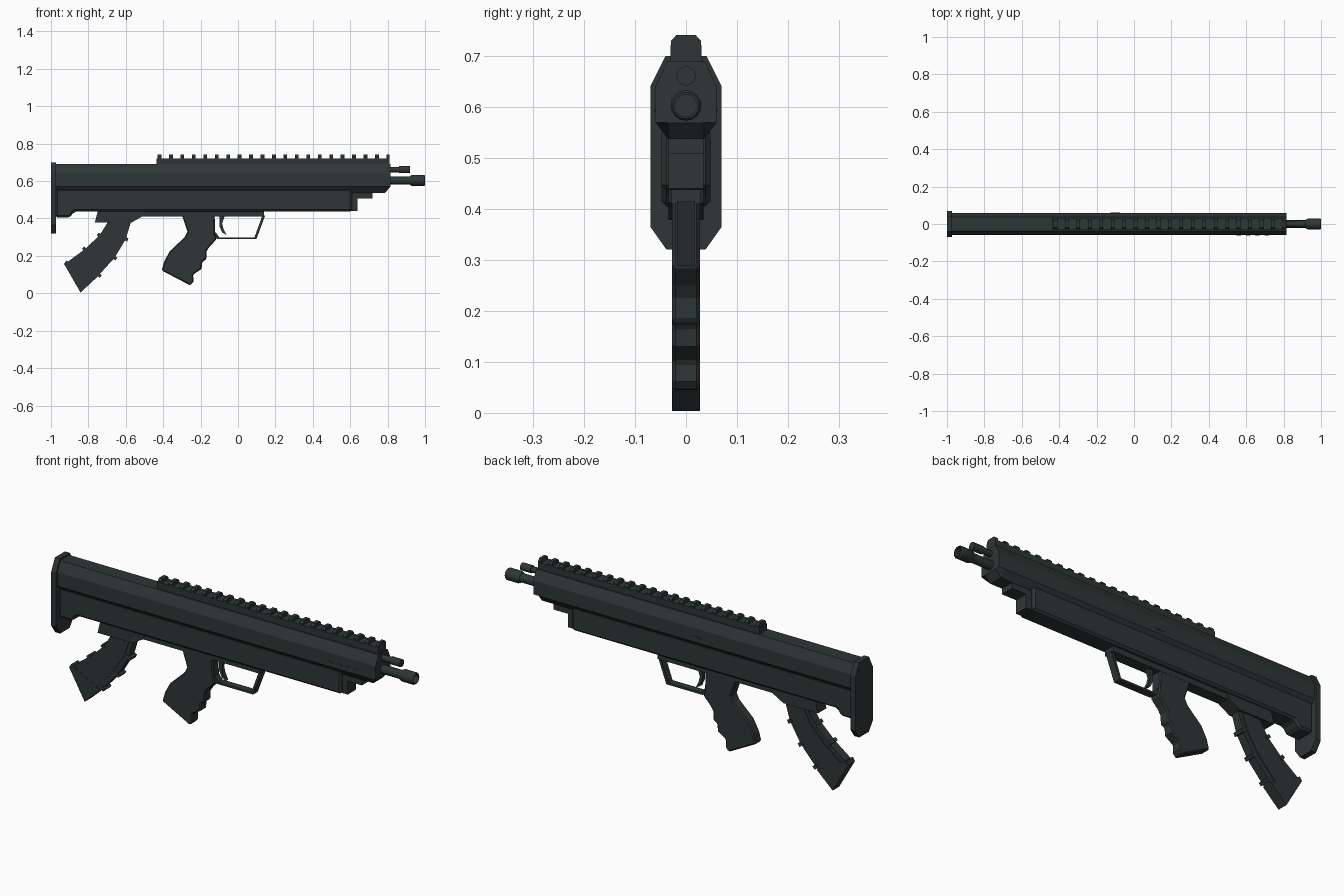
import bpy, bmesh, math
from mathutils import Vector

cube = bpy.data.objects.get("Cube")
if cube:
    bpy.data.objects.remove(cube)

mat = bpy.data.materials.new("dark green grey")
mat.use_nodes = True
COLOUR = (0.027, 0.037, 0.036, 1)
mat.diffuse_color = COLOUR
mat.node_tree.nodes["Principled BSDF"].inputs["Base Color"].default_value = COLOUR


def loft(name, rings, bevel=0):
    """Skin a list of equal-length 3D rings and cap both ends."""
    bm = bmesh.new()
    rows = [[bm.verts.new(p) for p in ring] for ring in rings]
    n = len(rows[0])
    for a, b in zip(rows, rows[1:]):
        for i in range(n):
            j = (i + 1) % n
            bm.faces.new((a[i], a[j], b[j], b[i]))
    bm.faces.new(rows[0][::-1])
    bm.faces.new(rows[-1])
    bmesh.ops.recalc_face_normals(bm, faces=bm.faces)
    mesh = bpy.data.meshes.new(name)
    bm.to_mesh(mesh)
    bm.free()
    mesh.materials.append(mat)
    obj = bpy.data.objects.new(name, mesh)
    bpy.context.collection.objects.link(obj)
    if bevel:
        mod = obj.modifiers.new("edge chamfer", "BEVEL")
        mod.width, mod.segments = bevel, 1
        mod.limit_method, mod.angle_limit = "ANGLE", math.radians(50)
    return obj


def side_prism(name, profile, half, bevel=0):
    """Extrude an (x, z) profile across y."""
    return loft(name, [[(x, y, z) for x, z in profile] for y in (-half, half)], bevel)


def box(name, x0, x1, half, z0, z1, bevel=0):
    return side_prism(name, [(x0, z0), (x1, z0), (x1, z1), (x0, z1)], half, bevel)


def section(x, half_profile):
    """Mirror (y, z) points, listed top to bottom, into a full ring at x."""
    right = [(x, y, z) for y, z in half_profile]
    return right + [(x, -y, z) for y, z in reversed(half_profile)]


def tube(name, z, stations, sides=16):
    rings = []
    for x, r in stations:
        angles = [2 * math.pi * i / sides for i in range(sides)]
        rings.append([(x, r * math.cos(a), z + r * math.sin(a)) for a in angles])
    obj = loft(name, rings)
    bpy.ops.object.select_all(action="DESELECT")
    obj.select_set(True)
    bpy.context.view_layer.objects.active = obj
    bpy.ops.object.shade_smooth_by_angle(angle=math.radians(30))


# Butt plate
plate = [(0.04, 0.7), (0.07, 0.64), (0.07, 0.365), (0.038, 0.32)]
loft("butt_plate", [section(x, plate) for x in (-1, -0.972)])

# Upper receiver with a sloped nose
upper = [(0.037, 0.69), (0.06, 0.64), (0.06, 0.57), (0.035, 0.537)]
nose = upper[:3] + [(0.035, 0.569)]
loft("upper_receiver", [section(-0.975, upper), section(0.785, upper), section(0.815, nose)])

# Lower receiver and stepped fore end
side_prism("lower_receiver", [(-0.975, 0.405), (-0.9, 0.405), (-0.875, 0.437), (0.61, 0.437),
                              (0.61, 0.56), (-0.975, 0.56)], 0.048, 0.01)
box("fore_end_block", 0.6, 0.64, 0.034, 0.44, 0.55)
box("fore_end_step", 0.63, 0.72, 0.034, 0.508, 0.55)
side_prism("magazine_well", [(-0.75, 0.44), (-0.765, 0.378), (-0.57, 0.378), (-0.51, 0.412),
                             (-0.5, 0.44)], 0.034)
box("trigger_plate", -0.51, 0.14, 0.028, 0.41, 0.44)

# Accessory rail with teeth
base = [(0.03, 0.722), (0.03, 0.685)]
loft("rail_base", [section(x, base) for x in (-0.435, 0.81)])
tooth = [(0.019, 0.741), (0.029, 0.73), (0.029, 0.72)]
for i in range(21):
    x = -0.43 + i * 0.0612
    end = x + (0.02 if i < 20 else 0.016)
    loft("rail_tooth", [section(x, tooth), section(end, tooth)])

# Barrel, muzzle and gas tube
tube("barrel", 0.603, [(0.8, 0.022), (0.94, 0.022)])
tube("muzzle", 0.603, [(0.92, 0.024), (0.932, 0.03), (0.994, 0.03), (1, 0.026),
                       (1, 0.022), (0.97, 0.022)])
tube("gas_tube", 0.661, [(0.8, 0.015), (0.86, 0.015), (0.862, 0.019), (0.92, 0.019)])

# Curved magazine, made from its rear and front edges
rear = [Vector(p) for p in ((-0.69, 0.39), (-0.74, 0.31), (-0.82, 0.235), (-0.915, 0.165))]
front = [Vector(p) for p in ((-0.57, 0.39), (-0.6, 0.29), (-0.66, 0.19), (-0.755, 0.085))]


def magazine_strip(name, inset, half):
    a = [r.lerp(f, inset) for r, f in zip(rear, front)]
    b = [f.lerp(r, inset) for r, f in zip(rear, front)]
    side_prism(name, a + b[::-1], half)


magazine_strip("magazine_body", 0, 0.022)
magazine_strip("magazine_side_panels", 0.16, 0.026)


def edge_block(name, centre, direction, length, width, half, bevel=0):
    """Block centred on a point, turned to a direction in the xz plane."""
    u = direction.normalized()
    v = Vector((-u.y, u.x))
    corners = [centre + u * (length * i / 2) + v * (width * j / 2)
               for i, j in ((-1, -1), (1, -1), (1, 1), (-1, 1))]
    side_prism(name, corners, half, bevel)


for edge in (rear, front):
    for i in (1, 2):
        edge_block("magazine_rib", edge[i], edge[i + 1] - edge[i - 1], 0.018, 0.024, 0.026)
edge_block("magazine_front_rib", front[3].lerp(front[2], 0.12), front[3] - front[2],
           0.018, 0.024, 0.026)
side_prism("magazine_floor", [(-0.918, 0.175), (-0.755, 0.085), (-0.842, 0.004),
                              (-0.93, 0.157)], 0.027)
magazine_end = [(-0.915, 0.165), (-0.755, 0.105), (-0.74, 0.1), (-0.83, 0.01)]

# Pistol grip with finger grooves
grip = [(-0.3, 0.42), (-0.27, 0.33), (-0.285, 0.3), (-0.365, 0.225), (-0.395, 0.17),
        (-0.408, 0.122), (-0.255, 0.042), (-0.238, 0.062), (-0.24, 0.1), (-0.195, 0.13),
        (-0.19, 0.17), (-0.17, 0.18), (-0.168, 0.225), (-0.152, 0.25), (-0.115, 0.288),
        (-0.122, 0.32), (-0.125, 0.42)]
side_prism("pistol_grip", grip, 0.027, 0.006)

# Trigger guard and trigger
side_prism("trigger_guard", [(-0.13, 0.3), (-0.105, 0.289), (0.098, 0.289), (0.145, 0.415),
                             (0.13, 0.415), (0.088, 0.299), (-0.1, 0.299), (-0.118, 0.325),
                             (-0.13, 0.325)], 0.018)
side_prism("trigger", [(-0.1, 0.415), (-0.1, 0.36), (-0.085, 0.325), (-0.062, 0.312),
                       (-0.078, 0.345), (-0.085, 0.375), (-0.07, 0.415)], 0.01)

# Small fittings on the receiver sides
for y, half, xs in ((-0.06, 0.012, (0.56, 0.61, 0.66, 0.71)), (0.06, 0.025, (-0.1,))):
    for x in xs:
        ring = [(x - half, 0.59), (x + half, 0.59), (x + half, 0.598), (x - half, 0.598)]
        loft("side_fitting", [[(a, y + d, z) for a, z in ring] for d in (-0.002, 0.002)])
